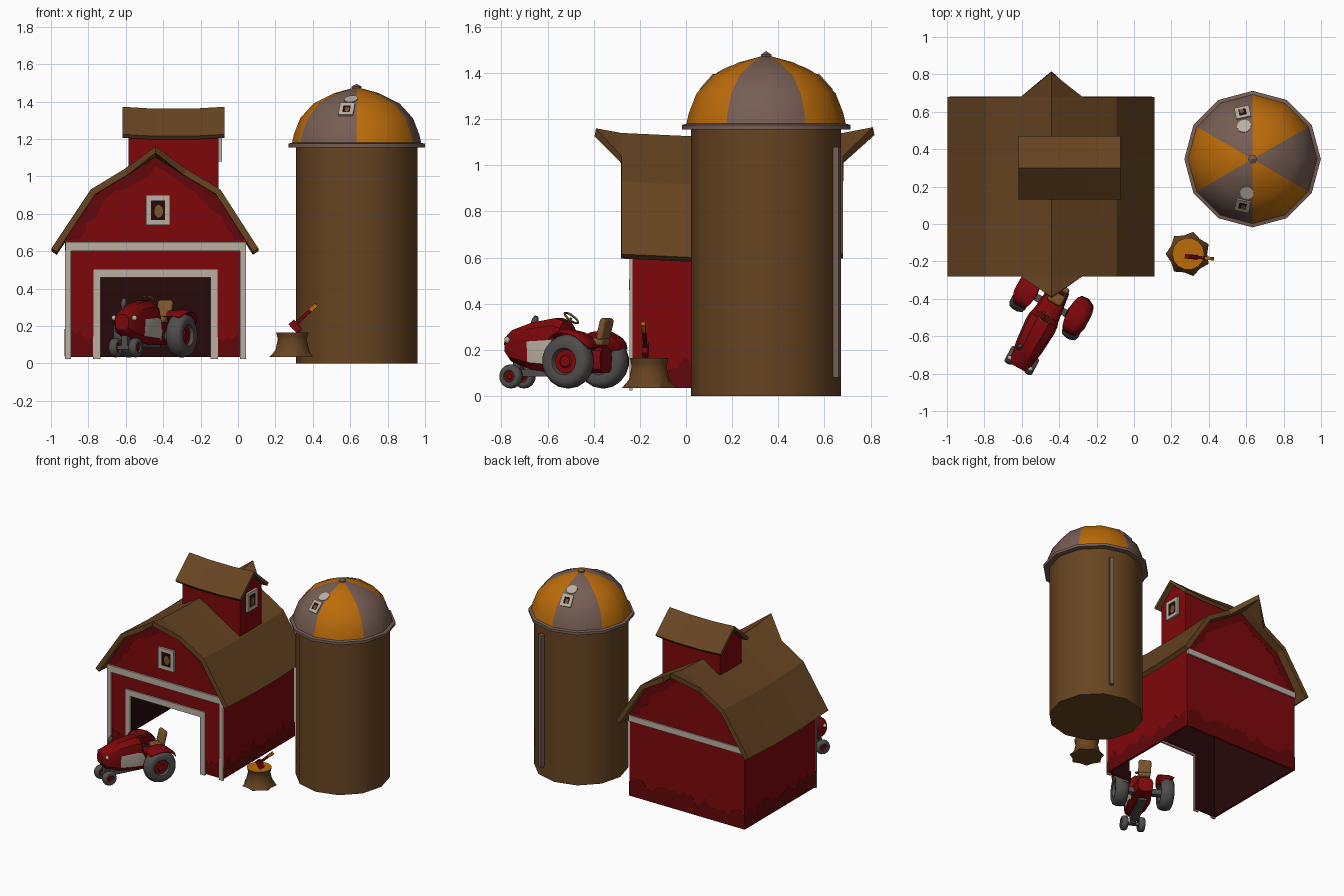
import bpy, bmesh, math, random
from math import sin, cos, pi, radians
from mathutils import Matrix, Vector

if "Cube" in bpy.data.objects:
    bpy.data.objects.remove(bpy.data.objects["Cube"])
random.seed(4)

def mat(name, r, g, b):
    m = bpy.data.materials.new(name)
    m.diffuse_color = [((c / 255 + 0.055) / 1.055) ** 2.4 for c in (r, g, b)] + [1]
    m.use_nodes = True
    m.node_tree.nodes["Principled BSDF"].inputs["Base Color"].default_value = m.diffuse_color
    return m

RED, DARK_RED = mat("barn red", 126, 7, 11), mat("worn dark red", 98, 6, 9)
BROWN, ORANGE = mat("wood brown", 103, 68, 33), mat("orange", 188, 108, 10)
TAUPE, WHITE = mat("taupe", 118, 94, 84), mat("off white", 186, 176, 162)
SHADE, GREY = mat("interior maroon", 38, 9, 9), mat("tyre grey", 80, 77, 76)
TAN = mat("straw tan", 126, 86, 44)
T = Matrix.Translation
R = Matrix.Rotation
I = Matrix()

def finish(bm, name, mats, m=I, rule=None, thick=0, smooth=None):
    bm.normal_update()
    for f in bm.faces:
        if rule:
            f.material_index = rule(f)
    me = bpy.data.meshes.new(name)
    bm.to_mesh(me)
    bm.free()
    for x in mats:
        me.materials.append(x)
    ob = bpy.data.objects.new(name, me)
    ob.matrix_world = m
    bpy.context.collection.objects.link(ob)
    if thick:
        s = ob.modifiers.new("thickness", "SOLIDIFY")
        s.thickness, s.offset = thick, -1
        s.material_offset = 1 if len(mats) > 1 and not rule else 0
    if smooth:
        bpy.ops.object.select_all(action="DESELECT")
        ob.select_set(True)
        bpy.context.view_layer.objects.active = ob
        bpy.ops.object.shade_smooth_by_angle(angle=radians(smooth))
    return ob

def grid(name, rows, mats, m=I, wrap=False, caps=False, extra=(), **kw):
    """Surface through rows of points, optionally closed round, plus extra faces."""
    bm = bmesh.new()
    vs = [[bm.verts.new(p) for p in r] for r in rows]
    n = len(rows[0])
    for a, b in zip(vs, vs[1:]):
        for i in range(n if wrap else n - 1):
            k = (i + 1) % n
            bm.faces.new((a[i], a[k], b[k], b[i]))
    if caps:
        bm.faces.new(vs[0][::-1])
        bm.faces.new(vs[-1])
    for pts in extra:
        bm.faces.new([bm.verts.new(p) for p in pts])
    bmesh.ops.remove_doubles(bm, verts=bm.verts, dist=1e-5)
    if wrap:
        bmesh.ops.recalc_face_normals(bm, faces=bm.faces)
    return finish(bm, name, mats, m, **kw)

def lathe(name, prof, n, mats, m=I, rad=lambda i, z: 1, **kw):
    rows = [[(r * rad(i, z) * cos(2 * pi * i / n), r * rad(i, z) * sin(2 * pi * i / n), z)
             for i in range(n)] for r, z in prof]
    return grid(name, rows, mats, m, wrap=True, **kw)

def boxes(name, mats, parts, m=I, bevel=0):
    """One object from boxes given as centre and size."""
    bm = bmesh.new()
    for c, s in parts:
        bmesh.ops.create_cube(bm, size=1, matrix=T(c) @ Matrix.Diagonal((*s, 1)))
    ob = finish(bm, name, mats, m)
    if bevel:
        b = ob.modifiers.new("bevel", "BEVEL")
        b.width, b.segments = bevel, 3
    return ob

def shell(name, outline, notch, y0, y1, mats, m=I, thick=0.02):
    """Open-bottomed gabled house; outline runs right base over ridge to left base."""
    bm = bmesh.new()
    F = [bm.verts.new((x, y0, z)) for x, z in outline]
    B = [bm.verts.new((x, y1, z)) for x, z in outline]
    bm.faces.new(F + [bm.verts.new((x, y0, z)) for x, z in notch])
    bm.faces.new(B[::-1])
    for i in range(len(F) - 1):
        bm.faces.new((F[i + 1], F[i], B[i], B[i + 1]))
    return finish(bm, name, mats, m, thick=thick)

def jagged(name, path, inward, steps):
    """Thin ragged band of worn paint along a path."""
    out = []
    for a, b in zip(path, path[1:]):
        out += [Vector(a).lerp(Vector(b), i / steps) for i in range(steps)]
    out.append(Vector(path[-1]))
    inn = [p + inward(p) * random.uniform(0.6, 1.2) for p in out]
    grid(name, [out, inn], [DARK_RED], thick=0.001)

def window(name, w, h, m, t=0.028, d=0.024):
    """Framed window facing local -y with a straw tuft behind it."""
    boxes(name + "_frame", [WHITE], [((s * (w - t) / 2, 0, 0), (t, d, h)) for s in (-1, 1)]
          + [((0, 0, s * (h - t) / 2), (w - 2 * t, d, t)) for s in (-1, 1)], m)
    boxes(name + "_pane", [SHADE], [((0, -0.003, 0), (w - 2 * t, 0.006, h - 2 * t))], m)
    r = (w - 2 * t) * 0.32
    lathe(name + "_straw", [(0, -0.002), (r, -0.002), (r, 0.002), (0, 0.002)], 10, [TAN],
          m @ T((0.004, -0.007, -0.006)) @ R(pi / 2, 4, "X") @ Matrix.Diagonal((1, 1.45, 1, 1)))

# ---- barn walls and trim
BX, Y0, Y1 = -0.441, -0.235, 0.618
M = T((BX, 0, 0))
half = [(0.483, 0.035), (0.483, 0.66), (0.338, 0.892), (0, 1.105)]
outline = half + [(-x, z) for x, z in half[-2::-1]]
shell("barn_walls", outline, [(-0.3, 0.035), (-0.3, 0.47), (0.3, 0.47), (0.3, 0.035)],
      Y0, Y1, [RED, SHADE], M)
boxes("barn_front_trim", [WHITE],
      [((s * 0.468, Y0 - 0.003, 0.315), (0.034, 0.012, 0.58)) for s in (-1, 1)]
      + [((s * 0.315, Y0 - 0.003, 0.26), (0.04, 0.012, 0.47)) for s in (-1, 1)]
      + [((0, Y0 - 0.003, 0.482), (0.67, 0.016, 0.045)), ((0, Y0 - 0.005, 0.625), (0.965, 0.016, 0.05))], M)
boxes("barn_back_trim", [WHITE], [((0, Y1 + 0.003, 0.625), (0.965, 0.014, 0.045))], M)
window("barn_window", 0.13, 0.16, M @ T((0.013, Y0 - 0.004, 0.82)))

# ---- worn paint bands
up = lambda p: Vector((0, 0, 0.125))
to_mid = lambda p: (Vector((BX, p.y, 0.68)) - p) * 0.16
for nm, y in (("front", Y0 - 0.002), ("back", Y1 + 0.002)):
    jagged("worn_gable_" + nm, [(BX + x * 0.99, y, z) for x, z in outline[1:-1]], to_mid, 7)
for nm, s in (("left", -1), ("right", 1)):
    x = BX + s * 0.485
    jagged("worn_side_" + nm, [(x, Y0, 0.036), (x, Y1, 0.036)], up, 26)
    jagged("worn_front_" + nm, [(BX + s * 0.45, Y0 - 0.002, 0.036), (BX + s * 0.335, Y0 - 0.002, 0.036)], up, 5)
jagged("worn_back", [(BX - 0.483, Y1 + 0.002, 0.036), (BX + 0.483, Y1 + 0.002, 0.036)], up, 26)

# ---- barn roof with pointed prows and a sagging ridge
prof = [(-0.557, 0.615), (-0.347, 0.93), (-0.165, 1.04), (0, 1.14), (0.165, 1.04), (0.347, 0.93), (0.55, 0.615)]
sag = {-0.28: 0, 0.04: 0.015, 0.36: 0.015, 0.68: 0}
rows = [[(x, y, z - d) for x, z in prof] for y, d in sag.items()]
tf, tb = (0, -0.39, 1.16), (0, 0.81, 1.165)
f, b = rows[0], rows[-1]
grid("barn_roof", rows, [BROWN], M, thick=0.035,
     extra=[(f[2], tf, f[3]), (f[3], tf, f[4]), (b[2], b[3], tb), (b[3], b[4], tb)])

# ---- cupola, ridge running left to right
C = T((-0.345, 0.3, 0)) @ R(pi / 2, 4, "Z")
shell("cupola_walls", [(0.13, 0.9), (0.13, 1.225), (0, 1.335), (-0.13, 1.225), (-0.13, 0.9)], [],
      -0.242, 0.24, [RED, SHADE], C)
grid("cupola_roof", [[(-0.17, y, 1.225 - d), (0, y, 1.372 - d), (0.17, y, 1.225 - d)]
                     for y, d in ((-0.272, 0), (-0.1, 0.01), (0.1, 0.01), (0.272, 0))], [BROWN], C, thick=0.025)
window("cupola_window", 0.12, 0.14, C @ T((0, -0.247, 1.15)), 0.025)

# ---- silo
S = T((0.634, 0.347, 0))
lathe("silo_body", [(0, 0), (0.325, 0), (0.325, 1.165), (0, 1.165)], 12, [BROWN], S, smooth=40)

def dome_rule(f):
    c = f.calc_center_median()
    a = math.degrees(math.atan2(c.y, c.x)) % 360
    return 1 if c.z > 1.182 and int((a - 30) % 360 // 60) % 2 == 0 else 0

lathe("silo_dome", [(0, 1.155), (0.365, 1.155), (0.365, 1.175), (0.345, 1.18), (0.335, 1.225), (0.302, 1.31),
                    (0.23, 1.39), (0.12, 1.445), (0, 1.478)], 12, [TAUPE, ORANGE], S, rule=dome_rule, smooth=38)
lathe("silo_finial", [(0, 1.465), (0.026, 1.472), (0.026, 1.48), (0, 1.495)], 6, [TAUPE], S)
boxes("silo_rail", [TAUPE], [((0.328, 0, 0.58), (0.03, 0.03, 1.0))], S @ R(radians(69), 4, "Z"))
for nm, s in (("front", -1), ("back", 1)):
    # hatches lying on the dome slope with an open lid above
    H = S @ R(radians(-12 if s < 0 else 192), 4, "Z")
    window("hatch_" + nm, 0.08, 0.088, H @ T((0, -0.252, 1.357)) @ R(radians(-42), 4, "X"), 0.02, 0.016)
    lathe("hatch_lid_" + nm, [(0, -0.006), (0.038, -0.006), (0.038, 0.006), (0, 0.006)], 10, [WHITE],
          H @ T((0.008, -0.18, 1.41)) @ R(radians(27), 4, "X"))

# ---- stump and axe
lathe("stump", [(0, 0.035), (0.11, 0.035), (0.09, 0.07), (0.077, 0.13), (0.08, 0.14), (0.086, 0.165), (0, 0.165)],
      14, [BROWN, ORANGE], T((0.29, -0.16, 0)),
      rad=lambda i, z: (1.1 if i % 2 else 0.92) if z < 0.05 else 1,
      rule=lambda f: int(f.normal.z > 0.9), smooth=30)
A = T((0.3, -0.175, 0.205)) @ R(radians(-5), 4, "Z") @ R(radians(-42), 4, "Y")
boxes("axe_handle", [DARK_RED], [((0.05, 0, 0), (0.14, 0.016, 0.018))], A)
boxes("axe_handle_end", [ORANGE], [((0.14, 0, 0), (0.045, 0.018, 0.022))], A)
boxes("axe_head", [RED], [((0, 0, -0.01), (0.036, 0.024, 0.065))], A)

# ---- tractor (local forward is -y, origin under the rear axle)
K = T((-0.442, -0.435, 0)) @ R(radians(-28.2), 4, "Z")

def wheel(name, x, y, r, w):
    p = [(0, .32), (.2, .32), (.25, .25), (.44, .25), (.5, .44), (.76, .5), (.92, .4), (1, .14)]
    p = [(a * r, c * w) for a, c in p]
    p += [(a, -c) for a, c in p[::-1]]
    lathe(name, p, 18, [GREY, RED], K @ T((x, y, r + 0.033)) @ R(pi / 2, 4, "Y"), smooth=45,
          rule=lambda f: int(f.calc_center_median().xy.length < r * 0.45))

for nm, s in (("left", -1), ("right", 1)):
    wheel("rear_wheel_" + nm, s * 0.16, 0, 0.117, 0.095)
    wheel("front_wheel_" + nm, s * 0.06, -0.335, 0.052, 0.046)
    arc = [radians(26 + 15 * i) for i in range(8)]
    wide = [0.5, 0.8, 0.95, 1, 1, 1, 0.85, 0.6]
    grid("fender_" + nm, [[(s * (0.148 + x * k), r * cos(a), 0.15 + r * sin(a)) for a, k in zip(arc, wide)]
                          for x, r in ((0.066, 0.122), (0.02, 0.134), (-0.05, 0.13), (-0.055, 0.06))],
         [RED], K, thick=0.006, smooth=50)
    lathe("headlight_" + nm, [(0, -0.014), (0.012, -0.008), (0.016, 0), (0.012, 0.008), (0, 0.014)], 8, [WHITE],
          K @ T((s * 0.062, -0.352, 0.243)) @ R(pi / 2, 4, "X"), smooth=60)

sec = [(0.5, 0), (0.9, 0.15), (1, 0.6), (0.85, 0.86), (0.4, 1)]
sec += [(-u, v) for u, v in sec[::-1]]
stations = [(-0.378, 0.042, 0.18, 0.262), (-0.35, 0.06, 0.15, 0.285), (-0.25, 0.076, 0.115, 0.318),
            (-0.13, 0.086, 0.1, 0.338), (-0.09, 0.084, 0.1, 0.325), (-0.06, 0.075, 0.1, 0.225), (0.1, 0.055, 0.1, 0.21)]

def body_rule(f):
    c = f.calc_center_median()
    return int(-0.26 < c.y < -0.07 and abs(f.normal.x) > 0.8 and c.z < 0.21)

grid("tractor_body", [[(u * h, y, a + v * (t - a)) for u, v in sec] for y, h, a, t in stations],
     [RED, WHITE], K, wrap=True, caps=True, rule=body_rule, smooth=35)
boxes("axles", [GREY], [((0, -0.335, 0.085), (0.1, 0.02, 0.02)), ((0, -0.33, 0.12), (0.035, 0.035, 0.08)),
                        ((0, 0, 0.15), (0.28, 0.04, 0.04)), ((0, -0.15, 0.1), (0.06, 0.3, 0.03))], K)
boxes("seat_base", [TAN], [((0.005, 0.06, 0.235), (0.085, 0.09, 0.035))], K, 0.014)
boxes("seat_back", [TAN], [((0, 0, 0), (0.09, 0.032, 0.1))],
      K @ T((0.005, 0.098, 0.29)) @ R(radians(-14), 4, "X"), 0.015)
W = K @ T((0, -0.07, 0.338)) @ R(radians(-40), 4, "X")
lathe("steering_wheel", [(0.041, 0), (0.036, 0.005), (0.031, 0), (0.036, -0.005), (0.041, 0)], 14, [TAN], W, smooth=80)
lathe("steering_column", [(0.005, -0.07), (0.005, 0)], 6, [GREY], W, caps=True)
lathe("exhaust", [(0.008, 0), (0.009, 0.03), (0.015, 0.035), (0.015, 0.06), (0.009, 0.075), (0, 0.07)], 8, [GREY],
      K @ T((-0.045, -0.29, 0.275)) @ R(radians(-18), 4, "X"), smooth=50)
